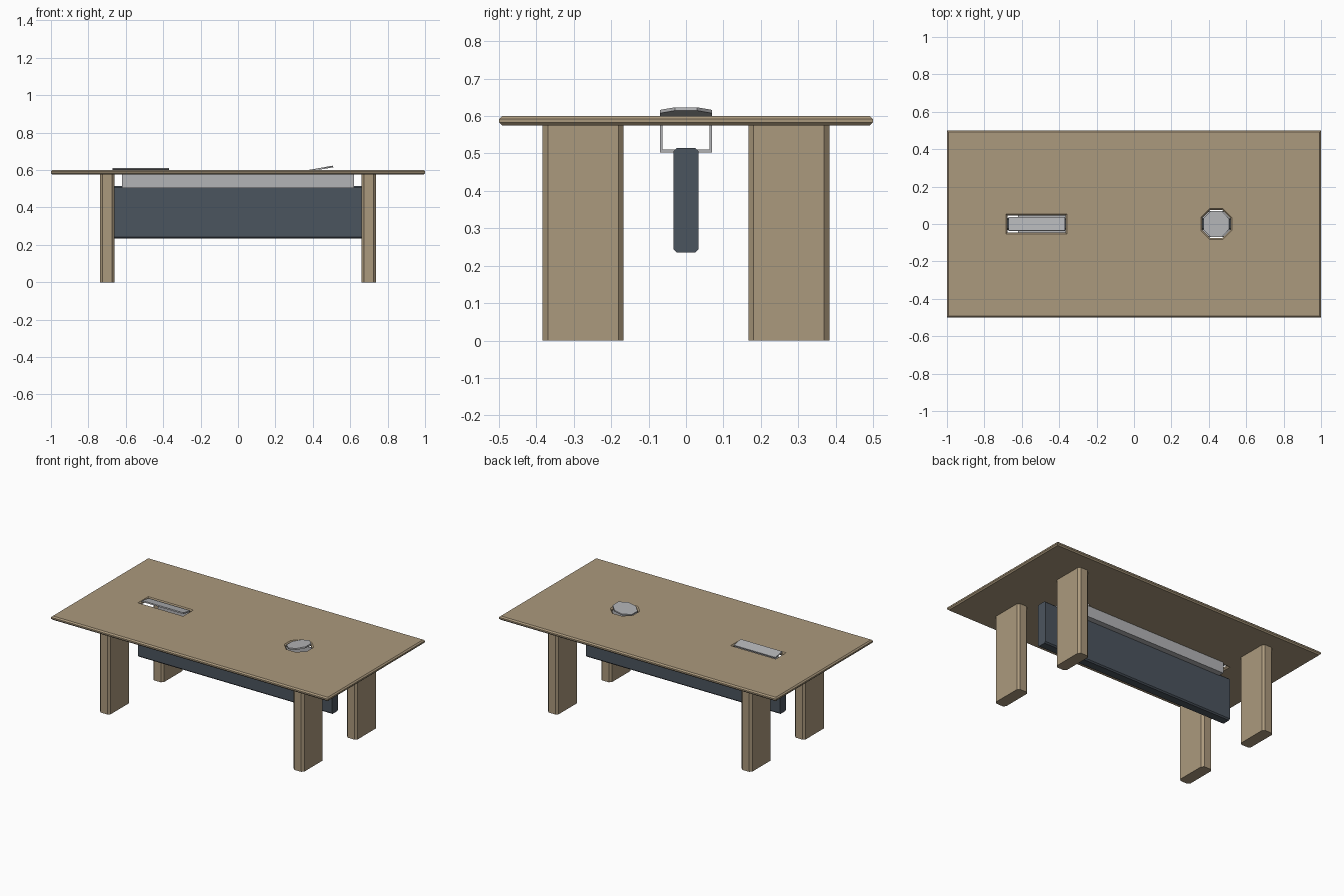
import bpy
import bmesh
from math import cos, sin, pi, radians
from mathutils import Matrix

cube = bpy.data.objects.get("Cube")
if cube:
    bpy.data.objects.remove(cube, do_unlink=True)


def material(name, rgb):
    mat = bpy.data.materials.new(name)
    mat.use_nodes = True
    color = (*rgb, 1.0)
    mat.diffuse_color = color
    mat.node_tree.nodes["Principled BSDF"].inputs["Base Color"].default_value = color
    return mat


WOOD = material("tan wood", (0.41, 0.32, 0.205))
METAL = material("light grey metal", (0.45, 0.455, 0.47))
NAVY = material("dark slate", (0.071, 0.089, 0.113))


def finish(name, bm, mat):
    bmesh.ops.recalc_face_normals(bm, faces=bm.faces)
    mesh = bpy.data.meshes.new(name)
    bm.to_mesh(mesh)
    bm.free()
    mesh.materials.append(mat)
    obj = bpy.data.objects.new(name, mesh)
    bpy.context.collection.objects.link(obj)
    return obj


def box(name, center, size, mat, chamfer=0.0, axis=2):
    """Box whose edges along one axis can be chamfered."""
    bm = bmesh.new()
    bmesh.ops.create_cube(bm, size=1.0)
    bmesh.ops.scale(bm, vec=size, verts=bm.verts)
    if chamfer:
        edges = [e for e in bm.edges
                 if abs((e.verts[0].co - e.verts[1].co)[axis]) > 1e-4]
        bmesh.ops.bevel(bm, geom=edges, offset=chamfer, segments=1,
                        affect='EDGES', profile=0.5)
    bmesh.ops.translate(bm, vec=center, verts=bm.verts)
    return finish(name, bm, mat)


def rectangle(x, hx, hy):
    return lambda grow: [(x + sx * (hx + grow), sy * (hy + grow))
                         for sx, sy in ((-1, -1), (1, -1), (1, 1), (-1, 1))]


def octagon(x, apothem):
    def points(grow):
        r = (apothem + grow) / cos(pi / 8)
        return [(x + r * cos((i + 0.5) * pi / 4), r * sin((i + 0.5) * pi / 4))
                for i in range(8)]
    return points


def slab(name, outer, holes, low, high, chamfer, mat):
    """Flat slab with openings, chamfered along every rim."""
    bm = bmesh.new()
    caps = {low: [], high: []}
    for outline, sign in [(outer, -1)] + [(h, 1) for h in holes]:
        rings = []
        for z, grow in ((low, chamfer), (low + chamfer, 0),
                        (high - chamfer, 0), (high, chamfer)):
            rings.append([bm.verts.new((x, y, z)) for x, y in outline(sign * grow)])
        n = len(rings[0])
        for a, b in zip(rings, rings[1:]):
            for i in range(n):
                j = (i + 1) % n
                bm.faces.new((a[i], a[j], b[j], b[i]))
        for z, ring in ((low, rings[0]), (high, rings[-1])):
            caps[z] += [bm.edges.get((ring[i], ring[(i + 1) % n])) for i in range(n)]
    for edges in caps.values():
        bmesh.ops.triangle_fill(bm, use_beauty=True, edges=edges, normal=(0, 0, 1))
    return finish(name, bm, mat)


def lid(name, outline, center, thickness, angle, axis):
    """Thin plate propped open by a small tilt."""
    bm = bmesh.new()
    face = bm.faces.new([bm.verts.new((x, y, -thickness / 2)) for x, y in outline(0)])
    top = bmesh.ops.extrude_face_region(bm, geom=[face])["geom"]
    bmesh.ops.translate(bm, vec=(0, 0, thickness),
                        verts=[v for v in top if isinstance(v, bmesh.types.BMVert)])
    bm.transform(Matrix.Translation(center) @ Matrix.Rotation(radians(angle), 4, axis))
    return finish(name, bm, METAL)


# Tabletop with two cable openings
slab("tabletop", rectangle(0, 1.0, 0.5),
     [rectangle(-0.522, 0.155, 0.045), octagon(0.44, 0.075)],
     0.575, 0.6, 0.008, WOOD)

# Four slab legs
for sx, side in ((1, "left"), (-1, "right")):
    for sy, end in ((-1, "front"), (1, "back")):
        box(f"{end}_{side}_leg", (sx * 0.699, sy * 0.275, 0.2875),
            (0.077, 0.216, 0.575), WOOD, 0.014)

# Long beam between the legs
box("center_beam", (0, 0, 0.375), (1.4, 0.066, 0.28), NAVY, 0.008, axis=0)

# Open cable tray under the top
box("tray_floor", (0, 0, 0.507), (1.24, 0.14, 0.008), METAL)
for sy, end in ((-1, "front"), (1, "back")):
    box(f"tray_{end}_wall", (0, sy * 0.0665, 0.539), (1.24, 0.007, 0.072), METAL)

# Propped lids over the openings
lid("rectangular_lid", rectangle(0, 0.15, 0.036), (-0.52, 0, 0.602), 0.008, -10, 'X')
lid("octagonal_lid", octagon(0, 0.07), (0.44, 0, 0.607), 0.009, -10, 'Y')
